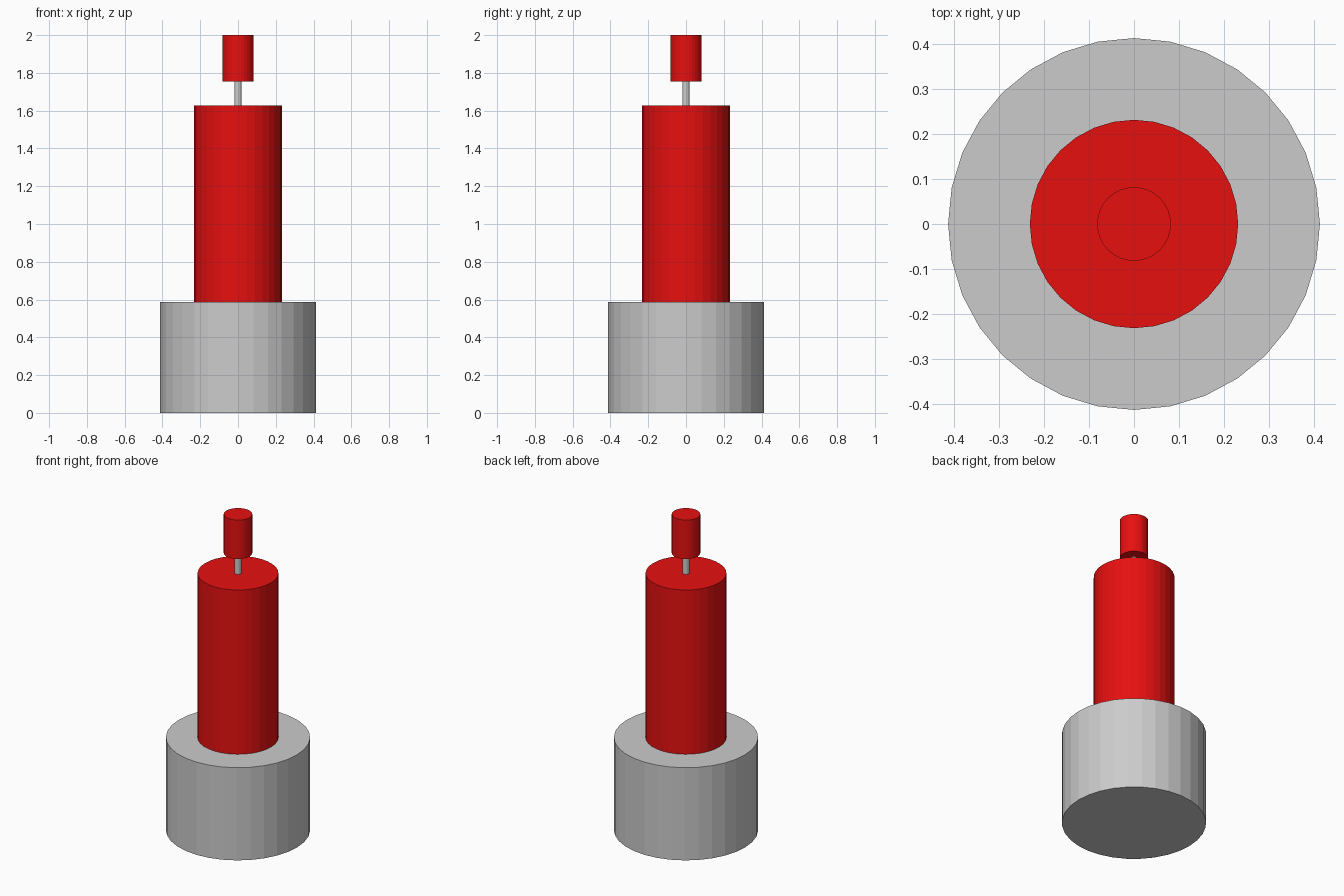
import bpy

if "Cube" in bpy.data.objects:
    bpy.data.objects.remove(bpy.data.objects["Cube"])

red = bpy.data.materials.new("red")
red.diffuse_color = (0.8, 0.005, 0.005, 1)
red.use_nodes = True
red.node_tree.nodes["Principled BSDF"].inputs["Base Color"].default_value = red.diffuse_color


def cylinder(name, radius, z0, z1, material=None):
    bpy.ops.mesh.primitive_cylinder_add(
        vertices=32, radius=radius, depth=z1 - z0, location=(0, 0, (z0 + z1) / 2))
    obj = bpy.context.object
    obj.name = name
    if material:
        obj.data.materials.append(material)
    return obj


# Wide grey base
cylinder("base", 0.414, 0, 0.587)
# Tall red body
cylinder("body", 0.232, 0.587, 1.627, red)
# Thin grey stem joining body and cap
cylinder("stem", 0.019, 1.627, 1.754)
# Small red cap
cylinder("cap", 0.082, 1.754, 2.0, red)
